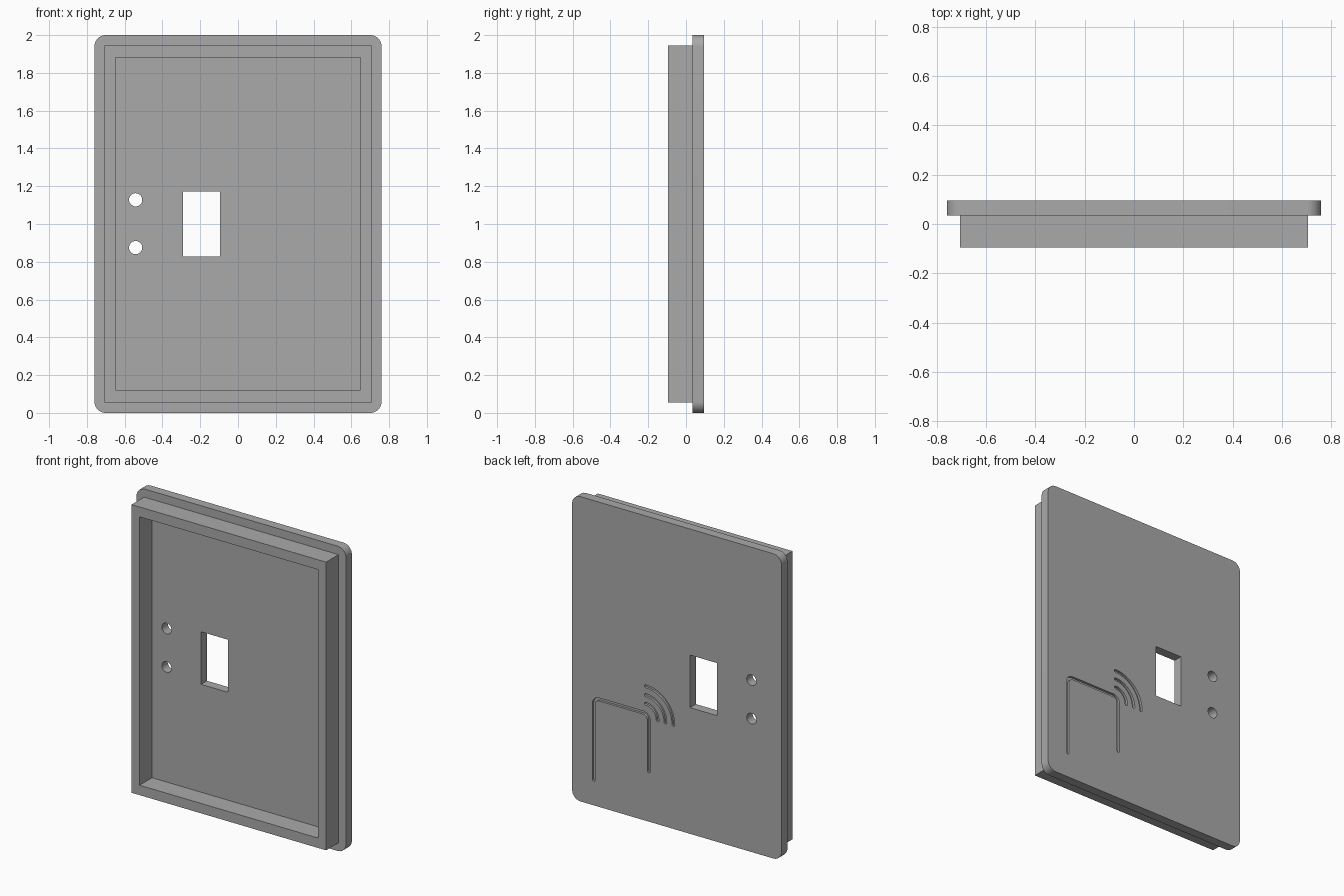
import bpy, bmesh, math
from mathutils import Vector

cube = bpy.data.objects.get("Cube")
if cube:
    bpy.data.objects.remove(cube, do_unlink=True)

FRONT, STEP, BACK = -0.095, 0.034, 0.095   # depth levels of the panel
GROOVE = 0.015                             # depth of the engraved lines

grey = bpy.data.materials.new("plain grey")
grey.use_nodes = True
colour = (0.4, 0.4, 0.4, 1)
grey.diffuse_color = colour
grey.node_tree.nodes["Principled BSDF"].inputs["Base Color"].default_value = colour


def arc(cx, cz, r, a0, a1, n=10):
    angles = [math.radians(a0 + (a1 - a0) * i / n) for i in range(n + 1)]
    return [(cx + r * math.cos(a), cz + r * math.sin(a)) for a in angles]


def rect(x0, x1, z0, z1):
    return [(x0, z0), (x1, z0), (x1, z1), (x0, z1)]


def rounded_rect(x0, x1, z0, z1, r):
    return (arc(x0 + r, z0 + r, r, 180, 270) + arc(x1 - r, z0 + r, r, 270, 360)
            + arc(x1 - r, z1 - r, r, 0, 90) + arc(x0 + r, z1 - r, r, 90, 180))


def stroke(path, width):
    """Outline of a line with round ends that follows an open path."""
    pts = [Vector(p) for p in path]
    left, right = [], []
    for i, p in enumerate(pts):
        d = (pts[min(i + 1, len(pts) - 1)] - pts[max(i - 1, 0)]).normalized()
        n = Vector((-d.y, d.x)) * width / 2
        left.append(p + n)
        right.append(p - n)

    def cap(p, towards):
        a = math.degrees(math.atan2(towards.y, towards.x))
        return arc(p.x, p.y, width / 2, a + 90, a - 90, 6)[1:-1]
    end = cap(pts[-1], pts[-1] - pts[-2])
    start = cap(pts[0], pts[0] - pts[1])
    return left + end + right[::-1] + start


def prism(name, outline, y0, y1):
    bm = bmesh.new()
    face = bm.faces.new([bm.verts.new((p[0], y0, p[1])) for p in outline])
    new = bmesh.ops.extrude_face_region(bm, geom=[face])["geom"]
    verts = [v for v in new if isinstance(v, bmesh.types.BMVert)]
    bmesh.ops.translate(bm, verts=verts, vec=(0, y1 - y0, 0))
    bmesh.ops.recalc_face_normals(bm, faces=bm.faces)
    mesh = bpy.data.meshes.new(name)
    bm.to_mesh(mesh)
    bm.free()
    mesh.materials.append(grey)
    obj = bpy.data.objects.new(name, mesh)
    bpy.context.collection.objects.link(obj)
    return obj


def cut(target, outline, y0, y1):
    cutter = prism("cutter", outline, y0, y1)
    cutter.hide_render = True
    mod = target.modifiers.new("cut", 'BOOLEAN')
    mod.operation, mod.solver, mod.object = 'DIFFERENCE', 'EXACT', cutter
    bpy.context.view_layer.objects.active = target
    bpy.ops.object.modifier_apply(modifier=mod.name)
    bpy.data.objects.remove(cutter, do_unlink=True)


# Rounded cover plate with its window and two round holes
plate = prism("cover_plate", rounded_rect(-0.76, 0.76, 0, 2, 0.06), STEP, BACK)
cut(plate, rect(-0.292, -0.096, 0.828, 1.173), -1, 1)
for z in (0.875, 1.128):
    cut(plate, arc(-0.542, z, 0.035, 0, 360, 32)[:-1], -1, 1)

# Engraved card outline, open at the bottom, and three signal arcs
card = ([(0.604, 0.168)] + arc(0.564, 0.665, 0.04, 0, 90)
        + arc(0.244, 0.665, 0.04, 90, 180) + [(0.204, 0.33)])
cut(plate, stroke(card, 0.02), BACK - GROOVE, 1)
for radius in (0.085, 0.142, 0.2):
    cut(plate, stroke(arc(0.225, 0.682, radius, 90, 180, 16), 0.02), BACK - GROOVE, 1)

# Raised rim around the front
rim = prism("front_rim", rect(-0.706, 0.706, 0.055, 1.946), FRONT, STEP)
cut(rim, rect(-0.648, 0.648, 0.12, 1.881), -1, 1)

for obj in (plate, rim):
    bpy.ops.object.select_all(action='DESELECT')
    obj.select_set(True)
    bpy.context.view_layer.objects.active = obj
    bpy.ops.object.shade_smooth_by_angle(angle=math.radians(30))
